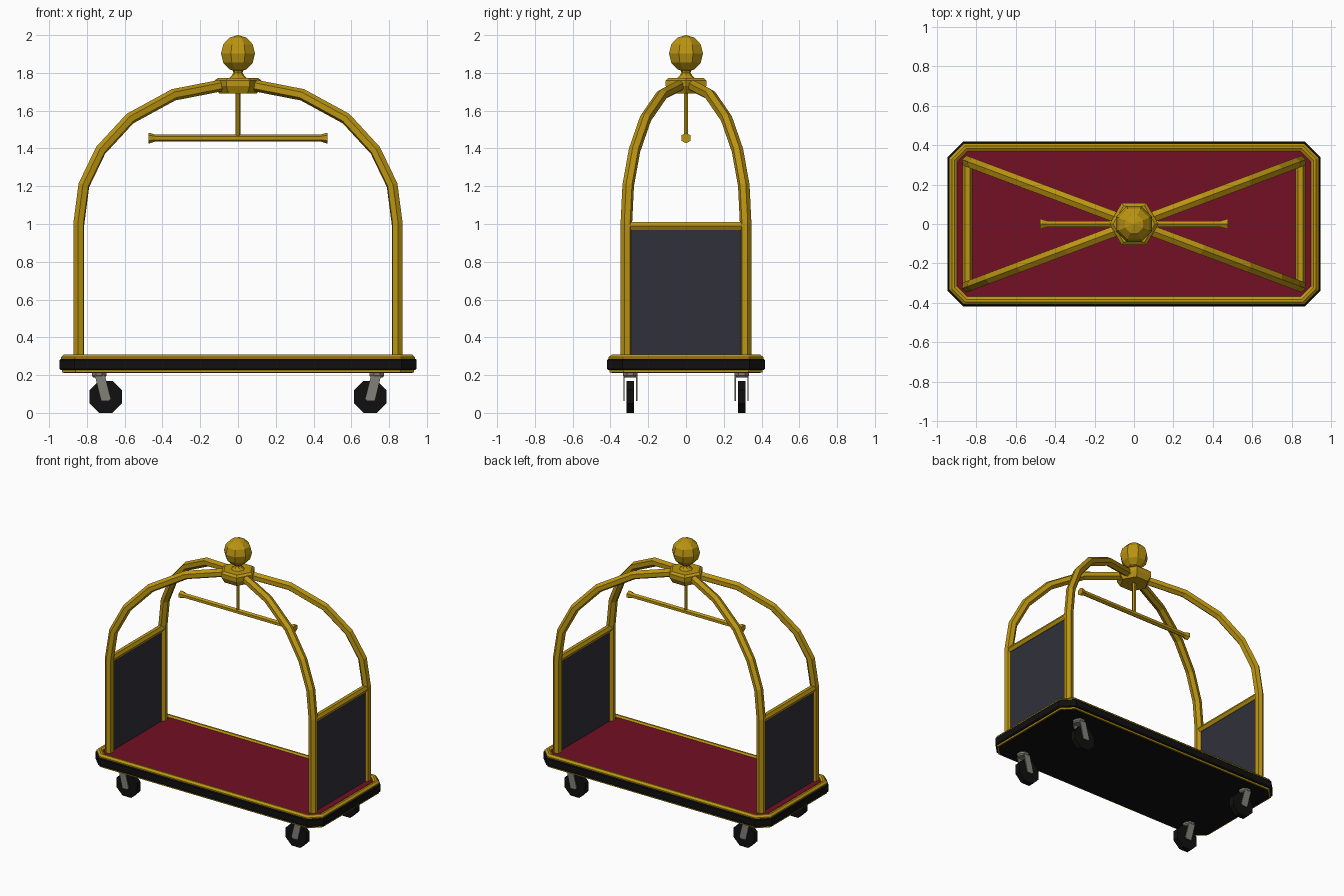
import bpy, bmesh, math
from mathutils import Vector

cube = bpy.data.objects.get("Cube")
if cube:
    bpy.data.objects.remove(cube, do_unlink=True)


def material(name, r, g, b):
    m = bpy.data.materials.new(name)
    m.use_nodes = True
    m.diffuse_color = (r, g, b, 1)
    m.node_tree.nodes["Principled BSDF"].inputs["Base Color"].default_value = (r, g, b, 1)
    return m


GOLD = material("brass", 0.50, 0.30, 0.006)
RED = material("red carpet", 0.17, 0.005, 0.017)
BLACK = material("black rubber", 0.005, 0.005, 0.005)
NAVY = material("dark panel", 0.03, 0.03, 0.042)
GREY = material("grey steel", 0.22, 0.22, 0.19)


def skin(name, rings, mat):
    """Join equal-sized rings of points into a closed, flat-shaded solid."""
    bm = bmesh.new()
    loops = [[bm.verts.new(p) for p in ring] for ring in rings]
    n = len(loops[0])
    for a, b in zip(loops, loops[1:]):
        for i in range(n):
            j = (i + 1) % n
            bm.faces.new((a[i], a[j], b[j], b[i]))
    bm.faces.new(loops[0])
    bm.faces.new(loops[-1])
    bmesh.ops.recalc_face_normals(bm, faces=bm.faces)
    mesh = bpy.data.meshes.new(name)
    bm.to_mesh(mesh)
    bm.free()
    mesh.materials.append(mat)
    ob = bpy.data.objects.new(name, mesh)
    bpy.context.collection.objects.link(ob)
    return ob


def tube(name, path, radii, mat, side, sides=6, phase=0.0):
    """Sweep a polygon along a flat path; side is the normal of the path's plane."""
    pts = [Vector(p) for p in path]
    side = Vector(side).normalized()
    if not isinstance(radii, (list, tuple)):
        radii = [radii] * len(pts)
    rings = []
    for i, p in enumerate(pts):
        dirs = [(b - a).normalized() for a, b in zip(pts[max(i - 1, 0):], pts[max(i - 1, 0) + 1:i + 2])]
        tangent = sum(dirs, Vector()).normalized()
        out = tangent.cross(side)
        miter = 1 / max(tangent.dot(dirs[0]), 0.5)
        ring = []
        for k in range(sides):
            a = phase + math.tau * k / sides
            ring.append(p + radii[i] * (out * math.cos(a) * miter + side * math.sin(a)))
        rings.append(ring)
    return skin(name, rings, mat)


def lathe(name, profile, mat, sides, x=0, y=0, phase=0.0):
    angles = [phase + math.tau * k / sides for k in range(sides)]
    return skin(name, [[(x + r * math.cos(a), y + r * math.sin(a), z) for a in angles]
                       for r, z in profile], mat)


def deck_layer(name, profile, mat):
    """Stack rectangles with cut corners, given as (inset, height)."""
    rings = []
    for d, z in profile:
        x, y = 0.945 - d, 0.417 - d
        c = 0.08 - d * (2 - math.sqrt(2))
        rings.append([(x, y - c, z), (x - c, y, z), (c - x, y, z), (-x, y - c, z),
                      (-x, c - y, z), (c - x, -y, z), (x - c, -y, z), (x, c - y, z)])
    return skin(name, rings, mat)


def box(name, x, y, z, sx, sy, sz, mat):
    rect = [(-1, -1), (1, -1), (1, 1), (-1, 1)]
    return skin(name, [[(x + a * sx / 2, y + b * sy / 2, z + h * sz / 2) for a, b in rect]
                       for h in (-1, 1)], mat)


# Deck: rubber bumper between brass trims, carpet on top
deck_layer("deck_underside", [(0.022, 0.212), (0.022, 0.22)], BLACK)
deck_layer("lower_trim", [(0.012, 0.215), (0.012, 0.23)], GOLD)
deck_layer("bumper", [(0.006, 0.227), (0, 0.233), (0, 0.28), (0.006, 0.286)], BLACK)
deck_layer("upper_trim", [(0.008, 0.284), (0.008, 0.295), (0.022, 0.308),
                          (0.035, 0.308), (0.05, 0.297)], GOLD)
deck_layer("carpet", [(0.049, 0.29), (0.049, 0.299)], RED)

# Two diagonal arches crossing at the hub
PX, PY = 0.843, 0.316
half_arch = [(PX, 0.29), (PX, 1.0), (0.816, 1.205), (0.727, 1.39),
             (0.572, 1.558), (0.341, 1.684), (0.08, 1.735)]
outline = half_arch + [(-x, z) for x, z in reversed(half_arch)]
for name, s in (("arch_a", 1), ("arch_b", -1)):
    slope = s * PY / PX
    tube(name, [(x, x * slope, z) for x, z in outline], 0.031, GOLD, (-slope, 1, 0))

# End panels with a top rail
for name, s in (("left", 1), ("right", -1)):
    box(name + "_panel", s * PX, 0, 0.635, 0.016, 2 * PY, 0.68, NAVY)
    tube(name + "_panel_rail", [(s * PX, -PY, 0.99), (s * PX, PY, 0.99)], 0.025, GOLD, (0, 0, 1))

# Hub, neck and ball finial
lathe("hub", [(0.1, 1.69), (0.124, 1.73), (0.124, 1.76), (0.106, 1.774)], GOLD, 6)
lathe("finial_neck", [(0.05, 1.77), (0.034, 1.785), (0.024, 1.8), (0.032, 1.825)], GOLD, 8)
R = 0.0975
ball = [(max(R * math.sin(t), 0.001), 2 - R - R * math.cos(t))
        for t in [math.pi * k / 6 for k in range(7)]]
lathe("finial_ball", ball, GOLD, 8, phase=math.pi / 8)

# Hanging rail on a drop rod
lathe("drop_rod", [(0.013, 1.455), (0.013, 1.7)], GOLD, 6)
bar = (0.475, 0.467, 0.44)
tube("hanging_rail", [(-x, 0, 1.455) for x in bar] + [(x, 0, 1.455) for x in reversed(bar)],
     [0.028, 0.028, 0.019, 0.019, 0.028, 0.028], GOLD, (0, 1, 0))

# Casters: octagonal wheels in trailing forks
for sx in (1, -1):
    for sy in (1, -1):
        name = ("left_" if sx > 0 else "right_") + ("back_" if sy > 0 else "front_")
        wx, wy = sx * 0.70, sy * 0.295
        tube(name + "wheel", [(wx, wy - 0.02, 0.085), (wx, wy + 0.02, 0.085)], 0.092, BLACK,
             (0, 0, 1), 8, math.pi / 8)
        lathe(name + "swivel", [(0.034, 0.188), (0.042, 0.197), (0.042, 0.215)], GREY, 8,
              sx * 0.735, wy, math.pi / 8)
        for side, t in (("inner", -sy), ("outer", sy)):
            leg = [(0.758, 0.2), (0.705, 0.2), (0.673, 0.075), (0.685, 0.063), (0.725, 0.063)]
            skin(name + side + "_fork_leg",
                 [[(sx * x, wy + t * w, z) for x, z in leg] for w in (0.03, 0.037)], GREY)
